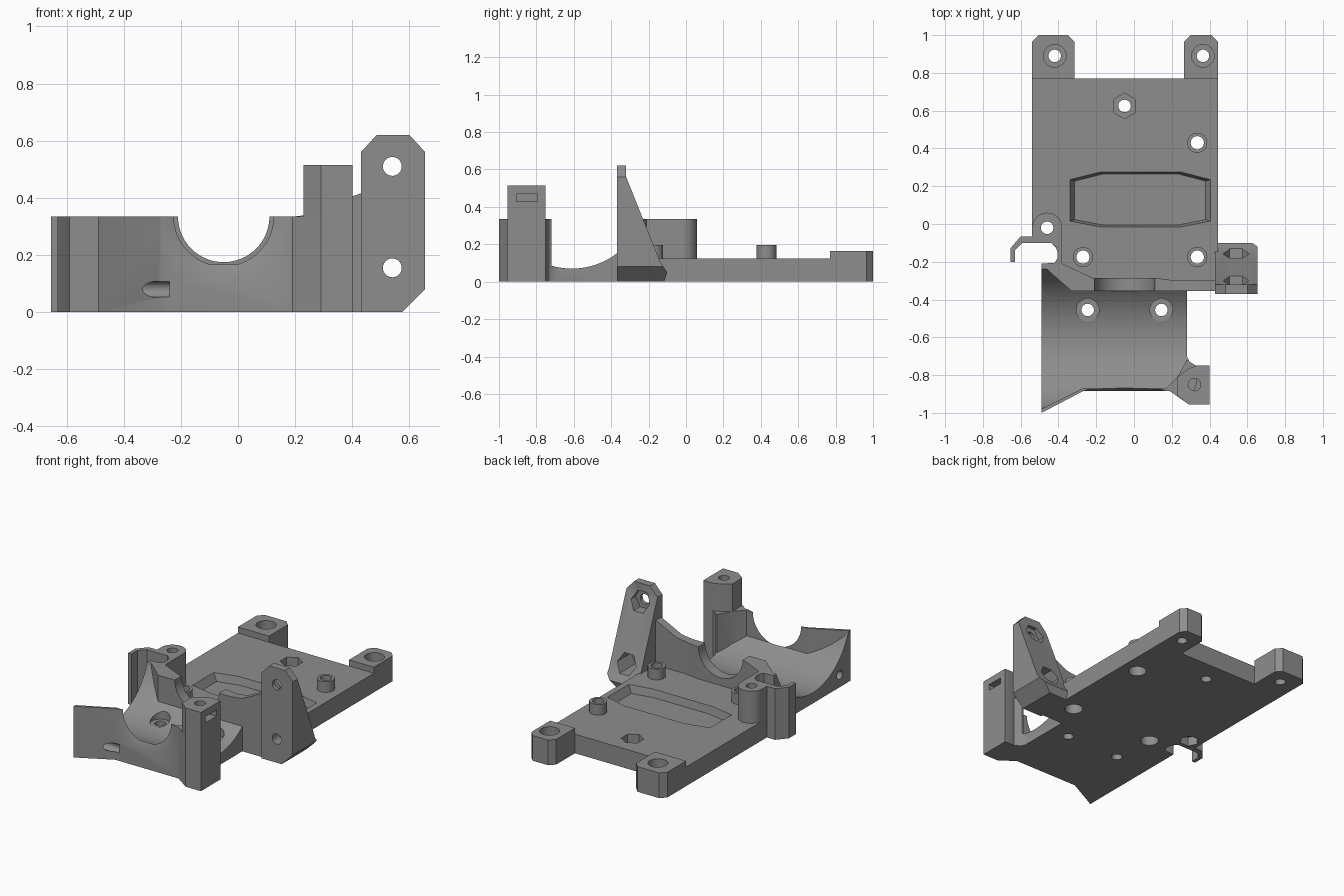
import bpy, bmesh, math

grey = bpy.data.materials.new("grey_plastic")
grey.diffuse_color = (0.27, 0.27, 0.27, 1)


def prism(name, pts, lo, hi, axis="Z", lo_scale=1.0):
    """Extrude a closed profile along an axis; lo_scale tapers the low end."""
    place = {"Z": lambda u, v, w: (u, v, w),
             "Y": lambda u, v, w: (u, w, v),
             "X": lambda u, v, w: (w, u, v)}[axis]
    cu = sum(p[0] for p in pts) / len(pts)
    cv = sum(p[1] for p in pts) / len(pts)
    bm = bmesh.new()
    a = [bm.verts.new(place(cu + (u - cu) * lo_scale, cv + (v - cv) * lo_scale, lo)) for u, v in pts]
    b = [bm.verts.new(place(u, v, hi)) for u, v in pts]
    bm.faces.new(a)
    bm.faces.new(b)
    for i in range(len(pts)):
        j = (i + 1) % len(pts)
        bm.faces.new((a[i], a[j], b[j], b[i]))
    bmesh.ops.recalc_face_normals(bm, faces=bm.faces)
    mesh = bpy.data.meshes.new(name)
    bm.to_mesh(mesh)
    bm.free()
    mesh.materials.append(grey)
    ob = bpy.data.objects.new(name, mesh)
    bpy.context.collection.objects.link(ob)
    return ob


def ring(u, v, r, n=32, turn=0.0):
    return [(u + r * math.cos(turn + 2 * math.pi * i / n),
             v + r * math.sin(turn + 2 * math.pi * i / n)) for i in range(n)]


def rod(u, v, r, lo, hi, axis="Z", n=32, turn=0.0, lo_scale=1.0):
    return prism("cutter", ring(u, v, r, n, turn), lo, hi, axis, lo_scale)


def boolean(ob, cutters, operation="DIFFERENCE"):
    """Apply each cutter in turn and remove it."""
    for c in cutters:
        c.hide_render = True
        m = ob.modifiers.new("cut", "BOOLEAN")
        m.operation, m.solver, m.object = operation, "EXACT", c
        bpy.context.view_layer.objects.active = ob
        bpy.ops.object.modifier_apply(modifier=m.name)
        bpy.data.objects.remove(c)


# Base plate with pocket, nut seat and screw holes
plate = prism("base_plate", [
    (-0.54, 0.77), (0.445, 0.77), (0.445, -0.30), (0.22, -0.30), (0.11, -0.285),
    (-0.22, -0.285), (-0.38, -0.21), (-0.40, -0.17), (-0.41, -0.13), (-0.44, -0.10),
    (-0.54, -0.10)], 0, 0.125)
standoffs = [(0.335, 0.43), (0.335, -0.175), (-0.27, -0.175)]
cuts = [prism("cutter", [
    (-0.34, 0.235), (-0.18, 0.275), (0.25, 0.275), (0.405, 0.235),
    (0.405, 0.015), (0.25, -0.015), (-0.18, -0.015), (-0.34, 0.015)], 0.075, 0.126, lo_scale=0.93),
    rod(-0.05, 0.625, 0.033, -0.1, 0.3),
    rod(-0.05, 0.625, 0.068, 0.06, 0.3, n=6, turn=math.pi / 6),
    rod(-0.46, -0.02, 0.033, -0.1, 0.3),
    rod(-0.46, -0.02, 0.06, -0.1, 0.06, n=6)]
for x, y in standoffs:
    cuts += [rod(x, y, 0.035, -0.1, 0.3), rod(x, y, 0.055, -0.1, 0.08)]
boolean(plate, cuts)

# Raised standoff collars
for x, y in standoffs:
    collar = prism("standoff", ring(x, y, 0.053), 0.125, 0.195)
    boolean(collar, [rod(x, y, 0.035, 0, 0.3)])

# Rear mounting ears
for x0, x1, hx in ((-0.54, -0.315, -0.42), (0.265, 0.445, 0.365)):
    c = 0.035
    ear = prism("rear_ear", [(x0, 0.77), (x0, 1 - c), (x0 + c, 1), (x1 - c, 1),
                             (x1, 1 - c), (x1, 0.77)], 0, 0.165)
    boolean(ear, [rod(hx, 0.89, 0.033, -0.1, 0.3), rod(hx, 0.89, 0.06, 0.10, 0.3)])

# Side post with hooked arm
arc = [(-0.46 + 0.08 * math.cos(math.pi * i / 16), -0.02 + 0.08 * math.sin(math.pi * i / 16))
       for i in range(17)]
hook = prism("hook_post", arc + [
    (-0.54, -0.065), (-0.60, -0.065), (-0.655, -0.13), (-0.655, -0.20), (-0.63, -0.20),
    (-0.63, -0.14), (-0.59, -0.10), (-0.44, -0.10), (-0.415, -0.12), (-0.405, -0.15),
    (-0.405, -0.18), (-0.42, -0.205), (-0.38, -0.21)], 0, 0.335)
boolean(hook, [rod(-0.46, -0.02, 0.033, -0.1, 0.5),
               rod(-0.46, -0.02, 0.06, -0.1, 0.06, n=6)])

# Trough-shaped cradle with flared ends and round notches
cradle = prism("cradle", [
    (-0.49, -0.21), (-0.42, -0.205), (-0.38, -0.21), (-0.22, -0.285), (0.11, -0.285),
    (0.22, -0.30), (0.28, -0.30), (0.28, -0.70), (0.295, -0.73), (0.33, -0.75),
    (0.33, -0.85), (0.29, -0.955), (0.19, -0.885), (-0.27, -0.885), (-0.49, -1.0)], 0, 0.335)
hollow = rod(-0.61, 0.465, 0.395, -0.6, 0.6, "X", n=96)
boolean(hollow, [prism("cutter", [
    (-0.60, -0.12), (-0.49, -0.215), (-0.33, -0.355), (0.60, -0.355), (0.60, -0.72),
    (0.28, -0.72), (0.23, -0.81), (0.17, -0.87), (-0.27, -0.87), (-0.49, -0.98),
    (-0.60, -1.04)], -0.5, 1.5)], "INTERSECT")
cuts = [hollow,
        rod(-0.05, 0.335, 0.16, -1.2, 0, "Y", n=64),
        rod(-0.05, 0.335, 0.16, -0.887, -0.865, "Y", n=64, lo_scale=1.41),
        rod(-0.89, 0.08, 0.028, -0.7, -0.24, "X")]
for x in (-0.245, 0.145):
    cuts += [rod(x, -0.455, 0.033, -0.1, 0.5), rod(x, -0.455, 0.06, 0.08, 0.5)]
boolean(cradle, cuts)

# Front corner post with screw hole and nut slot
post = prism("corner_post", [
    (0.23, -0.91), (0.29, -0.955), (0.40, -0.955), (0.40, -0.75), (0.33, -0.75),
    (0.28, -0.77), (0.23, -0.81)], 0, 0.515)
boolean(post, [rod(0.32, -0.85, 0.033, 0.3, 0.7),
               prism("cutter", [(-0.905, 0.43), (-0.795, 0.43), (-0.795, 0.47), (-0.905, 0.47)],
                     0.265, 0.5, "X")])

# Sloped wall joining cradle and bracket
prism("side_wall", [(0.20, 0), (0.44, 0), (0.44, 0.42), (0.40, 0.405), (0.28, 0.345),
                    (0.20, 0.335)], -0.355, -0.30, "Y")

# Upright bracket, tapered to the back, with nut pockets
bracket = prism("side_bracket", [
    (0.43, 0), (0.575, 0), (0.655, 0.08), (0.655, 0.56), (0.60, 0.62), (0.485, 0.62),
    (0.43, 0.56)], -0.6, 0.2, "Y")
boolean(bracket, [prism("cutter", [
    (-0.37, -0.01), (-0.12, -0.01), (-0.10, 0.05), (-0.14, 0.11), (-0.32, 0.56),
    (-0.32, 0.63), (-0.37, 0.63)], 0.3, 0.8, "X")], "INTERSECT")
cuts = []
for z, seat in ((0.51, -0.345), (0.155, -0.30)):
    cuts += [rod(0.54, z, 0.033, -0.6, 0.2, "Y"), rod(0.54, z, 0.068, seat, 0.2, "Y", n=6)]
boolean(bracket, cuts)

# Smooth round walls, keep hard edges crisp
bpy.ops.object.select_all(action="DESELECT")
for ob in bpy.data.objects:
    ob.select_set(True)
    bpy.context.view_layer.objects.active = ob
bpy.ops.object.shade_smooth_by_angle(angle=math.radians(30))
